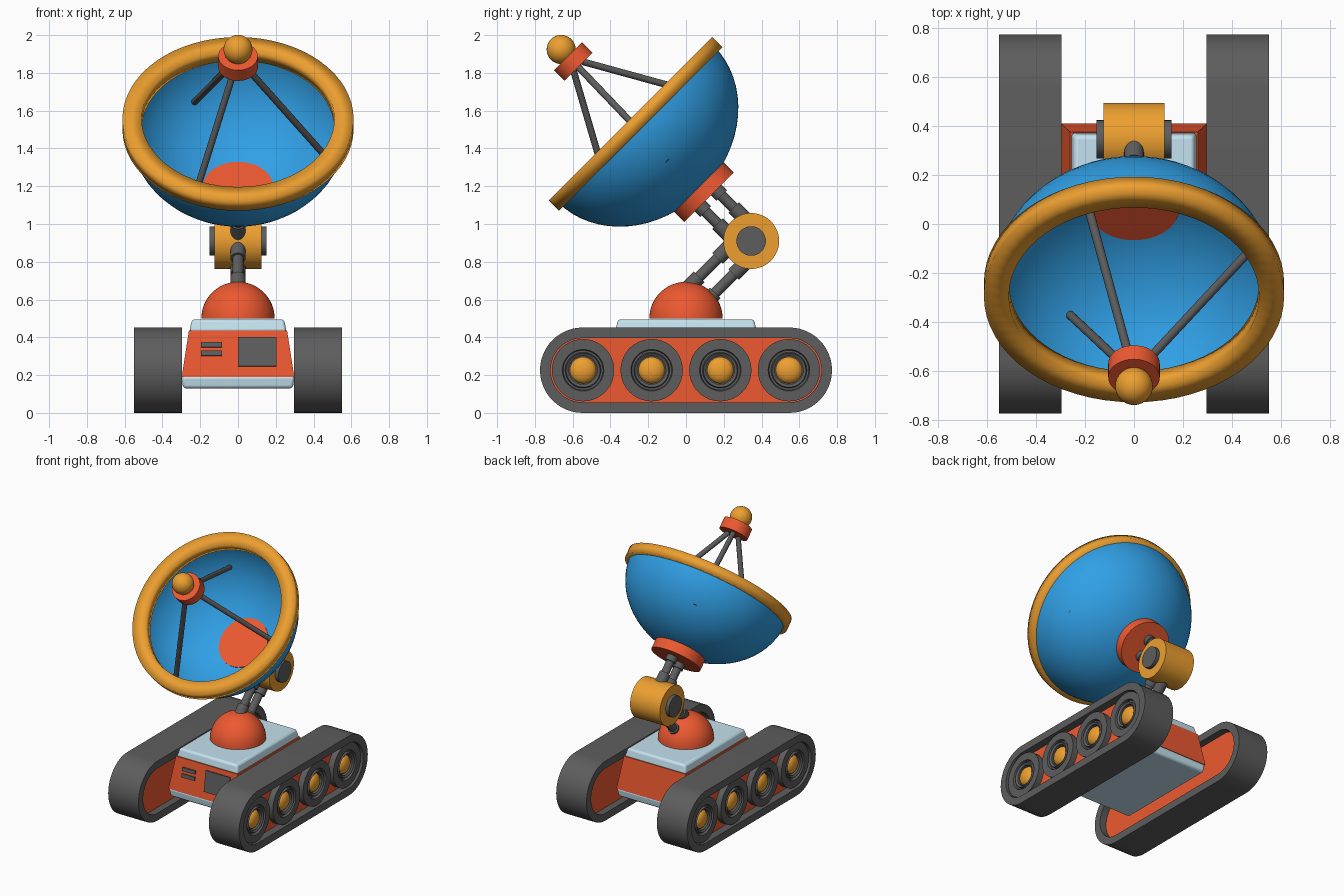
import bpy, bmesh
from math import pi, sin, cos, sqrt, radians
from mathutils import Matrix, Vector

if "Cube" in bpy.data.objects:
    bpy.data.objects.remove(bpy.data.objects["Cube"])


def material(name, rgb):
    m = bpy.data.materials.new(name)
    m.diffuse_color = (*rgb, 1)
    m.use_nodes = True
    m.node_tree.nodes["Principled BSDF"].inputs["Base Color"].default_value = m.diffuse_color
    return m


BLUE = material("blue", (0.03, 0.35, 0.79))
GOLD = material("gold", (0.85, 0.35, 0.03))
RED = material("red", (0.85, 0.1, 0.03))
PALE = material("pale_blue", (0.55, 0.76, 0.87))
DARK = material("dark_grey", (0.11, 0.11, 0.11))


def finish(name, bm, mat, angle=35, bevel=0, normals=True):
    bmesh.ops.remove_doubles(bm, verts=bm.verts, dist=1e-5)
    if normals:
        bmesh.ops.recalc_face_normals(bm, faces=bm.faces)
    me = bpy.data.meshes.new(name)
    bm.to_mesh(me)
    bm.free()
    ob = bpy.data.objects.new(name, me)
    bpy.context.collection.objects.link(ob)
    me.materials.append(mat)
    if bevel:
        b = ob.modifiers.new("bevel", "BEVEL")
        b.width, b.segments = bevel, 3
    bpy.ops.object.select_all(action="DESELECT")
    bpy.context.view_layer.objects.active = ob
    ob.select_set(True)
    bpy.ops.object.shade_smooth_by_angle(angle=radians(angle))
    return ob


def lathe(name, profile, mat, matrix=Matrix(), n=48, closed=False, angle=35):
    """Revolve (radius, height) points about local z."""
    bm = bmesh.new()
    rings = [[bm.verts.new(matrix @ Vector((r * cos(2 * pi * i / n), r * sin(2 * pi * i / n), z)))
              for i in range(n)] for r, z in profile]
    pairs = list(zip(rings, rings[1:])) + ([(rings[-1], rings[0])] if closed else [])
    for a, b in pairs:
        for i in range(n):
            j = (i + 1) % n
            bm.faces.new((a[i], a[j], b[j], b[i]))
    bmesh.ops.dissolve_degenerate(bm, dist=1e-6, edges=bm.edges)
    return finish(name, bm, mat, angle)


def cylinder(name, r, z0, z1, mat, matrix=Matrix(), n=48):
    return lathe(name, [(0, z0), (r, z0), (r, z1), (0, z1)], mat, matrix, n)


def ball(name, r, depth, mat, matrix):
    pts = [(r * sin(pi * i / 16), -depth * cos(pi * i / 16)) for i in range(17)]
    return lathe(name, pts, mat, matrix, 32, angle=60)


def block(name, bottom, top, z0, z1, mat, bevel=0):
    """Box with (half x, half y) at the bottom and at the top."""
    bm = bmesh.new()
    bmesh.ops.create_cube(bm, size=2)
    for v in bm.verts:
        hx, hy = top if v.co.z > 0 else bottom
        v.co = (v.co.x * hx, v.co.y * hy, z1 if v.co.z > 0 else z0)
    return finish(name, bm, mat, bevel=bevel)


def stadium(r, n=24):
    """Track side outline as (y, z)."""
    arc = [-pi / 2 + pi * i / n for i in range(n + 1)]
    right = [(0.547 + r * cos(a), 0.226 + r * sin(a)) for a in arc]
    return right + [(-0.547 - r * cos(a), 0.226 - r * sin(a)) for a in arc]


def shift(x, y, z):
    return Matrix.Translation((x, y, z))


# Tracks, side panels and wheels
for side, s in (("left", -1), ("right", 1)):
    bm = bmesh.new()
    loops = [[bm.verts.new((s * x, y, z)) for y, z in stadium(r)]
             for r, x in ((0.226, 0.296), (0.226, 0.55), (0.17, 0.55), (0.17, 0.296))]
    count = len(loops[0])
    for k in range(4):
        a, b = loops[k], loops[(k + 1) % 4]
        for i in range(count):
            j = (i + 1) % count
            bm.faces.new((a[i], a[j], b[j], b[i]))
    finish(side + "_track", bm, DARK)

    bm = bmesh.new()
    a, b = [[bm.verts.new((s * x, y, z)) for y, z in stadium(0.171)] for x in (0.35, 0.49)]
    bm.faces.new(a)
    bm.faces.new(b)
    for i in range(count):
        j = (i + 1) % count
        bm.faces.new((a[i], a[j], b[j], b[i]))
    finish(side + "_track_panel", bm, RED)

    for i in range(4):
        m = shift(0, -0.545 + i * 0.3633, 0.226) @ Matrix.Rotation(s * pi / 2, 4, "Y")
        lathe(f"{side}_wheel_{i + 1}",
              [(0, 0.48), (0.165, 0.48), (0.165, 0.535), (0.11, 0.535), (0.105, 0.515),
               (0.095, 0.515), (0.09, 0.535), (0.075, 0.525), (0.075, 0.5), (0, 0.5)], DARK, m, 40)
        ball(f"{side}_hub_{i + 1}", 0.07, 0.04, GOLD, m @ shift(0, 0, 0.5))

# Body
block("body_base", (0.29, 0.4), (0.3, 0.41), 0.13, 0.195, PALE, 0.015)
block("body", (0.298, 0.41), (0.26, 0.375), 0.19, 0.435, RED)
block("body_top", (0.258, 0.375), (0.243, 0.36), 0.43, 0.495, PALE, 0.015)

# Front hatch and vents
for name, x0, x1, z0, z1 in (("front_hatch", 0.0, 0.205, 0.245, 0.4),
                             ("upper_vent", -0.195, -0.085, 0.347, 0.374),
                             ("lower_vent", -0.195, -0.085, 0.301, 0.328)):
    z = (z0 + z1) / 2
    m = shift((x0 + x1) / 2, -0.41 + (z - 0.19) * 0.143, z) @ Matrix.Rotation(-0.142, 4, "X")
    bm = bmesh.new()
    bmesh.ops.create_cube(bm, size=1, matrix=m @ Matrix.Diagonal((x1 - x0, 0.02, z1 - z0, 1)))
    finish(name, bm, DARK)

# Turret dome
lathe("turret_dome", [(0.194 * cos(pi * i / 24), 0.5 + 0.194 * sin(pi * i / 24)) for i in range(13)]
      + [], RED, angle=60)

# Elbow joint
elbow = shift(0, 0.345, 0.91)
across = elbow @ Matrix.Rotation(pi / 2, 4, "Y")
cylinder("elbow_joint", 0.148, -0.125, 0.125, GOLD, across)
cylinder("elbow_pin", 0.078, -0.152, 0.152, DARK, across)

# Arm rods with end sleeves
for arm, tilt, end, sleeve in (("lower", radians(135), 0.46, 0.33), ("upper", radians(45), 0.402, 0.28)):
    for k, off in enumerate((-0.06, 0.06)):
        m = elbow @ Matrix.Rotation(tilt, 4, "X") @ shift(0, off, 0)
        cylinder(f"{arm}_rod_{k + 1}", 0.029, 0.05, end - 0.02, DARK, m, 24)
        lathe(f"{arm}_inner_sleeve_{k + 1}", [(0, 0.1), (0.04, 0.1), (0.04, 0.19), (0, 0.19)], DARK, m, 24)
        lathe(f"{arm}_outer_sleeve_{k + 1}", [(0, sleeve), (0.04, sleeve), (0.04, end), (0.034, end),
                                              (0.034, end - 0.03)], DARK, m, 24)

# Dish: local z points out of the bowl
dish = shift(0, -0.267, 1.53) @ Matrix.Rotation(pi / 4, 4, "X")
lathe("dish_bowl", [(0.585 * cos(pi * i / 32), -0.5 * sin(pi * i / 32)) for i in range(17)],
      BLUE, dish, 64, angle=60)
lathe("dish_rim", [(0.51, -0.038), (0.612, -0.038), (0.612, 0.038), (0.51, 0.038)],
      GOLD, dish, 64, closed=True, angle=180)
cylinder("dish_mount", 0.185, -0.55, -0.469, RED, dish)

# Feed and its three struts
cylinder("feed_collar", 0.105, 0.427, 0.507, RED, dish)
ball("feed_ball", 0.077, 0.077, GOLD, dish @ shift(0, 0, 0.557))
for k in range(3):
    a = radians(28 + 120 * k)
    out = Vector((-sin(a), cos(a), 0))
    p = out * 0.04 + Vector((0, 0, 0.43))
    q = out * 0.489 + Vector((0, 0, -0.266))
    turn = (q - p).to_track_quat("Z", "Y").to_matrix().to_4x4()
    cylinder(f"feed_strut_{k + 1}", 0.018, 0, (q - p).length, DARK, dish @ Matrix.Translation(p) @ turn, 20)
